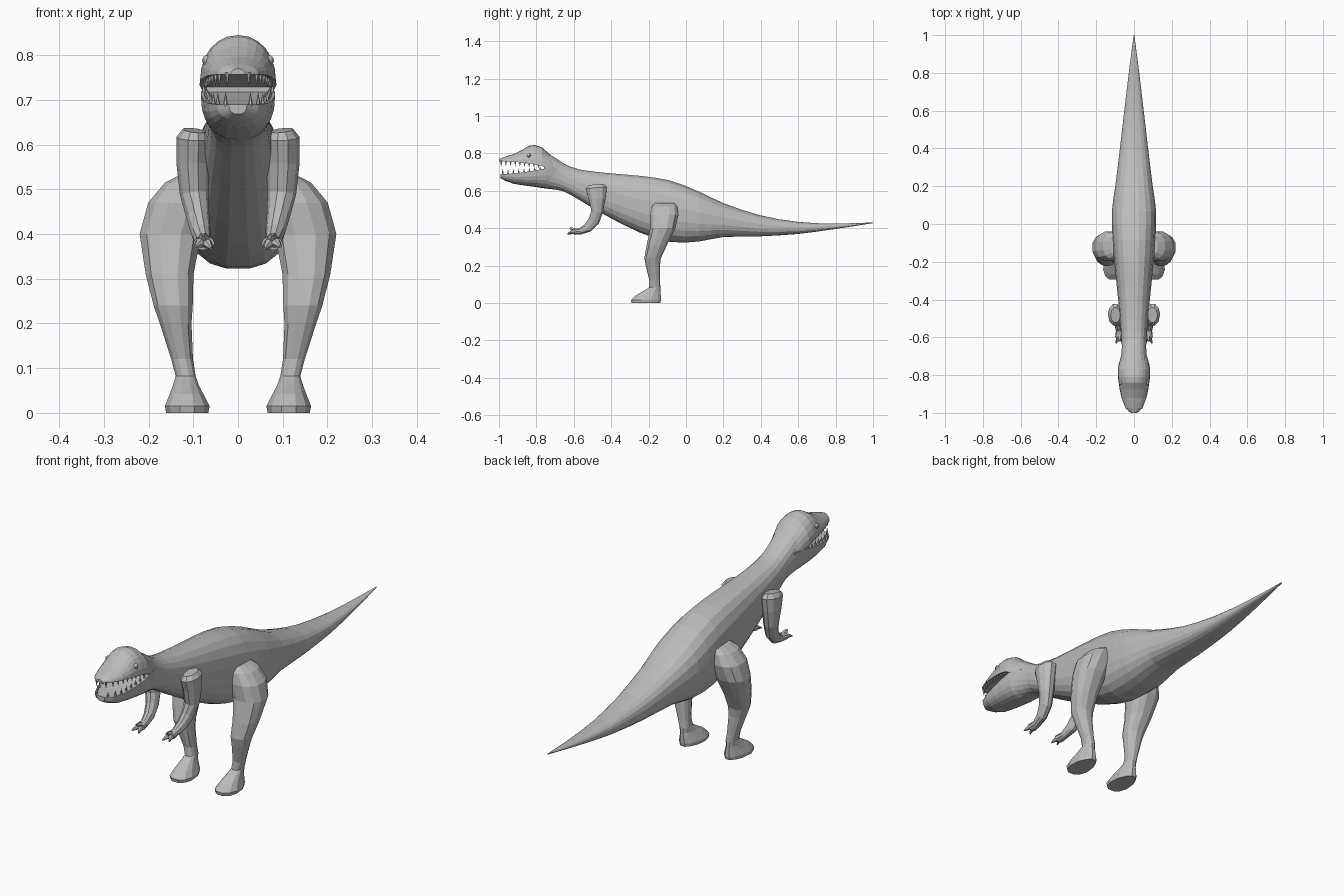
import bpy, bmesh, math
from mathutils import Vector

if "Cube" in bpy.data.objects:
    bpy.data.objects.remove(bpy.data.objects["Cube"])

skin = bpy.data.materials.new("grey_skin")
skin.diffuse_color = (0.5, 0.5, 0.5, 1)
skin.use_nodes = True
skin.node_tree.nodes["Principled BSDF"].inputs["Base Color"].default_value = skin.diffuse_color


def make(name, bm, mirror=False):
    bmesh.ops.recalc_face_normals(bm, faces=bm.faces)
    me = bpy.data.meshes.new(name)
    bm.to_mesh(me)
    bm.free()
    me.materials.append(skin)
    ob = bpy.data.objects.new(name, me)
    bpy.context.collection.objects.link(ob)
    if mirror:
        ob.modifiers.new("mirror", 'MIRROR').use_mirror_merge = False
    return ob


def loft(bm, rings):
    """Skin a list of equal-length point rings and cap both ends."""
    vs = [[bm.verts.new(p) for p in r] for r in rings]
    n = len(vs[0])
    for a, b in zip(vs, vs[1:]):
        for i in range(n):
            j = (i + 1) % n
            bm.faces.new((a[i], a[j], b[j], b[i]))
    bm.faces.new(vs[0])
    bm.faces.new(vs[-1][::-1])


def sup(t, e):
    """Superellipse point on the unit square."""
    c, s = math.cos(t), math.sin(t)
    f = lambda v: math.copysign(abs(v) ** (2 / e), v)
    return f(c), f(s)


def smooth_rows(rows, k=2):
    """Catmull-Rom resampling of a station table."""
    out = []
    for i in range(len(rows) - 1):
        p = [rows[max(i - 1, 0)], rows[i], rows[i + 1], rows[min(i + 2, len(rows) - 1)]]
        for j in range(k):
            t = j / k
            out.append([0.5 * (2 * b + (c - a) * t + (2 * a - 5 * b + 4 * c - d) * t * t
                               + (3 * b - a - 3 * c + d) * t ** 3) for a, b, c, d in zip(*p)])
    return out + [list(rows[-1])]


def tube(bm, rows, n=10):
    """Limb through (x, y, z, side radius, depth radius) rows."""
    rings = []
    for i, r in enumerate(rows):
        a, b = rows[max(i - 1, 0)], rows[min(i + 1, len(rows) - 1)]
        t = (Vector(b[:3]) - Vector(a[:3])).normalized()
        v = t.cross(Vector((1, 0, 0))).normalized()
        u = v.cross(t)
        rings.append([Vector(r[:3]) + u * r[3] * math.cos(q) + v * r[4] * math.sin(q)
                      for q in (2 * math.pi * k / n for k in range(n))])
    loft(bm, rings)


# body, neck and tail: y, top, bottom, half width
body = [(-.76, .81, .617, .08), (-.71, .785, .607, .07), (-.65, .745, .595, .065),
        (-.57, .715, .55, .07), (-.43, .697, .468, .082), (-.25, .682, .377, .1),
        (-.085, .657, .325, .114), (.07, .597, .328, .118), (.2, .535, .352, .1),
        (.395, .47, .356, .076), (.6, .434, .369, .052), (.8, .425, .396, .028),
        (1, .431, .427, .002)]
bm = bmesh.new()
rings = []
for y, zt, zb, w in smooth_rows(body):
    zc = zb + (zt - zb) * .46
    ring = []
    for k in range(20):
        c, s = sup(2 * math.pi * (k + .5) / 20, 2.5)
        ring.append((w * c, y, zc + s * ((zt - zc) if s > 0 else (zc - zb))))
    rings.append(ring)
loft(bm, rings)
make("body_and_tail", bm)


def jaw(name, rows, e):
    """Half-dome loft: y, gum line z, far z, half width."""
    bm = bmesh.new()
    rings = []
    for y, zg, zf, w in rows:
        ring = []
        for k in range(13):
            c, s = sup(math.pi * k / 12, e)
            ring.append((w * c, y, zg + (zf - zg) * s))
        rings.append(ring)
    loft(bm, rings)
    make(name, bm)


# head
upper = [(-1, .757, .77, .016), (-.975, .757, .78, .045), (-.92, .755, .797, .066),
         (-.875, .75, .819, .076), (-.84, .746, .841, .081), (-.81, .742, .845, .085),
         (-.77, .733, .832, .086), (-.73, .715, .797, .077), (-.68, .7, .755, .06)]
lower = [(-.992, .69, .668, .02), (-.97, .69, .655, .046), (-.92, .692, .637, .066),
         (-.86, .7, .628, .077), (-.8, .71, .62, .083), (-.75, .72, .612, .083),
         (-.69, .72, .606, .066)]
jaw("upper_head", upper, 2.1)
jaw("lower_jaw", lower, 2.5)


# teeth follow the gum line of each jaw
def teeth(name, rows, sign, n):
    bm = bmesh.new()
    for i in range(n):
        y = rows[0][0] + .012 + .2 * i / (n - 1)
        a, b = next((a, b) for a, b in zip(rows, rows[1:]) if a[0] <= y <= b[0])
        t = (y - a[0]) / (b[0] - a[0])
        z, w = a[1] + (b[1] - a[1]) * t, a[3] + (b[3] - a[3]) * t
        x, h = w * .9 - .003, .028 - .012 * i / n
        base = [(x + .006 * math.cos(q), y + .007 * math.sin(q), z - sign * .004)
                for q in (math.pi * k / 3 for k in range(6))]
        vs = [bm.verts.new(p) for p in base]
        tip = bm.verts.new((x, y, z + sign * h))
        bm.faces.new(vs)
        for k in range(6):
            bm.faces.new((vs[k], vs[(k + 1) % 6], tip))
    make(name, bm, True)


teeth("upper_teeth", upper, -1, 9)
teeth("lower_teeth", lower, 1, 8)

# eyes
bm = bmesh.new()
bmesh.ops.create_uvsphere(bm, u_segments=10, v_segments=8, radius=.012)
bmesh.ops.translate(bm, verts=bm.verts, vec=(.069, -.84, .788))
make("eyes", bm, True)

# legs with feet: z, inner x, outer x, front y, back y
leg = [(.535, .07, .125, -.165, -.06), (.515, .06, .165, -.185, -.045),
       (.47, .06, .203, -.195, -.038), (.4, .08, .222, -.193, -.055),
       (.31, .098, .208, -.212, -.1), (.24, .1, .19, -.224, -.133),
       (.2, .103, .176, -.216, -.138), (.12, .1, .15, -.197, -.138),
       (.082, .094, .14, -.2, -.136), (.06, .086, .147, -.236, -.135),
       (.042, .076, .154, -.268, -.133), (.015, .062, .165, -.297, -.132),
       (0, .065, .162, -.294, -.135)]
bm = bmesh.new()
rings = []
for z, x0, x1, y0, y1 in leg:
    ring = []
    for k in range(12):
        c, s = sup(2 * math.pi * (k + .5) / 12, 2.4)
        narrow = 1 - .35 * max(s, 0) if z < .07 else 1      # slimmer heel
        ring.append(((x0 + x1) / 2 + (x1 - x0) / 2 * c * narrow,
                     (y0 + y1) / 2 + (y1 - y0) / 2 * s, z))
    rings.append(ring)
loft(bm, rings)
make("legs", bm, True)

# arms
bm = bmesh.new()
tube(bm, [(.098, -.482, .632, .026, .042), (.1, -.48, .615, .038, .06),
          (.101, -.475, .56, .037, .048), (.098, -.475, .49, .032, .033),
          (.09, -.492, .44, .026, .032), (.083, -.525, .402, .022, .026),
          (.078, -.565, .384, .018, .018), (.076, -.6, .38, .024, .016)])
# fingers
for tx, ty, tz in ((.06, -.632, .368), (.095, -.632, .372), (.078, -.622, .4)):
    tube(bm, [(.076, -.58, .383, .012, .012),
              ((.076 + tx) / 2, -.608, (.388 + tz) / 2, .011, .011),
              (tx, ty, tz, .003, .003)], 6)
make("arms_and_hands", bm, True)
